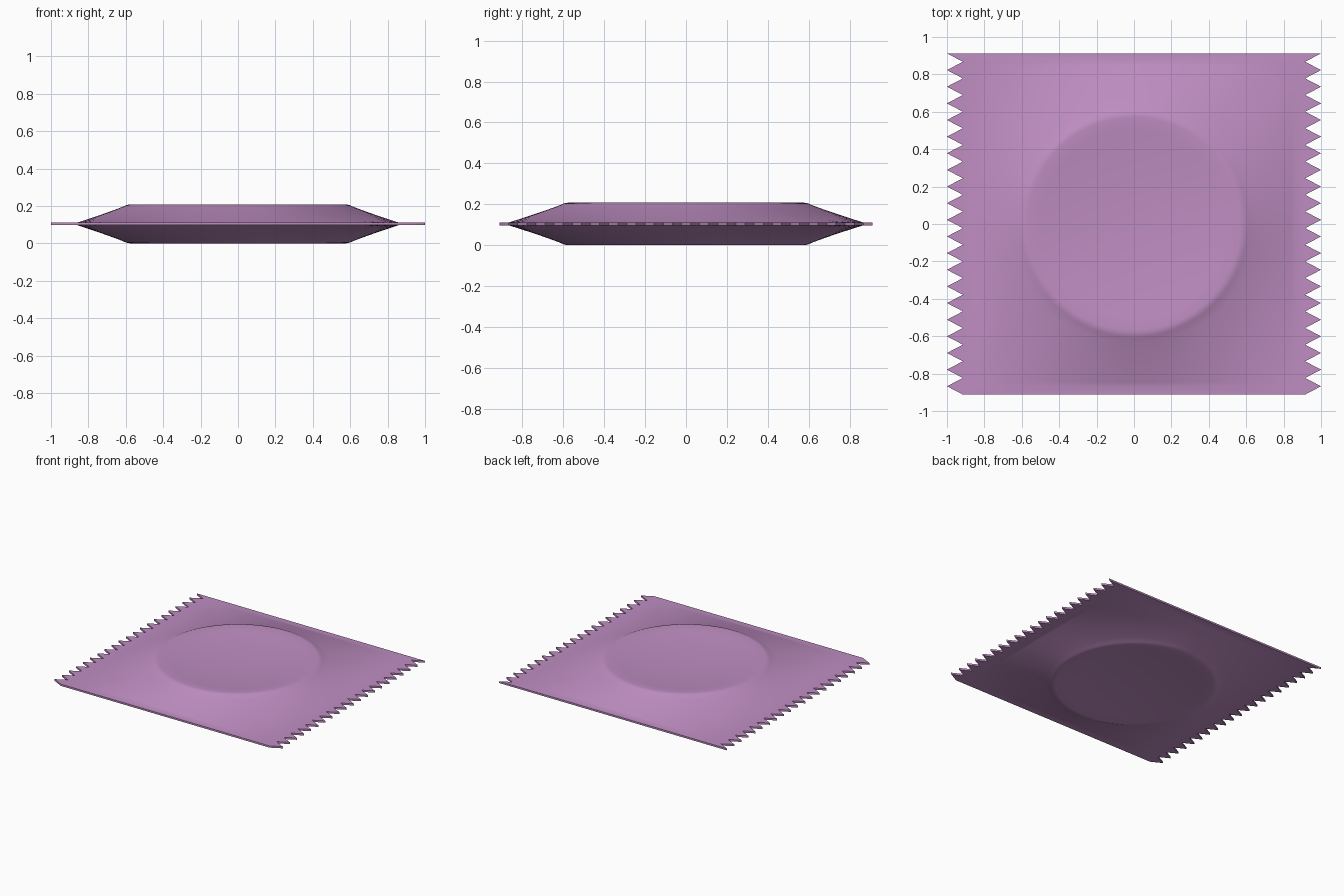
import bpy, bmesh, math

if "Cube" in bpy.data.objects:
    bpy.data.objects.remove(bpy.data.objects["Cube"])

MID = 0.104           # height of the seam plane
SEAL = 0.007          # half thickness of the flat seal
BULGE = 0.097         # rise of the round insert above the seal
DISH = 0.03           # sag of the film inside the ring-shaped insert
RX, RY = 0.86, 0.867  # half size of the pillow area
HALF_Y = 0.912
RIM = 0.615           # radius where the film leaves the insert
SIDE = 40             # points per pillow side
RISE = 14             # rings on the sloped film

# Zigzag outline, tips at x = 1, valleys at x = 0.915
steps = 41
right = [(0.915 if i % 2 == 0 else 1.0, -HALF_Y + 2 * HALF_Y * i / steps)
         for i in range(steps + 1)]
outline = right + [(-x, y) for x, y in reversed(right)]

# Rectangular edge of the pillow
rect = []
corners = [(-RX, -RY), (RX, -RY), (RX, RY), (-RX, RY)]
for k in range(4):
    (ax, ay), (bx, by) = corners[k], corners[(k + 1) % 4]
    for i in range(SIDE):
        t = i / SIDE
        rect.append((ax + (bx - ax) * t, ay + (by - ay) * t))
N = len(rect)

bm = bmesh.new()


def stretch(r, angle):
    """Height (1 at the rim, about 0 at the seal) of a film under tension."""
    wave = r ** 4 - RIM ** 8 / r ** 4
    return 1 - 2.36 * math.log(r / RIM) - 0.295 * math.cos(4 * angle) * wave


def ring_edges(verts):
    return [bm.edges.get((a, b)) or bm.edges.new((a, b))
            for a, b in zip(verts, verts[1:] + verts[:1])]


def bridge(a, b):
    n = len(a)
    for i in range(n):
        j = (i + 1) % n
        bm.faces.new((a[i], a[j], b[j], b[i]))


def film(sign):
    """One sheet of the packet; returns its outer loop."""
    def vert(x, y, h):
        return bm.verts.new((x, y, MID + sign * (SEAL + h)))

    rings = []
    # Dished disc over the insert with a slightly rounded rim
    disc = [(r, BULGE - DISH * (1 - (r / 0.57) ** 2)) for r in (0.1, 0.2, 0.3, 0.4, 0.5, 0.57)]
    for r, h in disc + [(0.585, BULGE * 0.99), (0.6, BULGE * 0.95)]:
        rings.append([vert(r * x / math.hypot(x, y), r * y / math.hypot(x, y), h)
                      for x, y in rect])
    # Stretched film falling to the seal
    for k in range(RISE + 1):
        t = k / RISE
        ring = []
        for x, y in rect:
            d, angle = math.hypot(x, y), math.atan2(y, x)
            r = RIM + (d - RIM) * t
            h = max(0, stretch(r, angle) - t * stretch(d, angle))
            ring.append(vert(r * x / d, r * y / d, BULGE * 0.88 * h))
        rings.append(ring)
    centre = vert(0, 0, BULGE - DISH)
    for i in range(N):
        bm.faces.new((centre, rings[0][i], rings[0][(i + 1) % N]))
    for a, b in zip(rings, rings[1:]):
        bridge(a, b)
    # Flat seal with zigzag ends
    outer = [vert(x, y, 0) for x, y in outline]
    bmesh.ops.triangle_fill(bm, use_beauty=True, use_dissolve=False,
                            edges=ring_edges(outer) + ring_edges(rings[-1]))
    return outer


top = film(1)
bottom = film(-1)
bridge(top, bottom)
bmesh.ops.recalc_face_normals(bm, faces=bm.faces[:])

mesh = bpy.data.meshes.new("sealed_packet")
bm.to_mesh(mesh)
bm.free()
packet = bpy.data.objects.new("sealed_packet", mesh)
bpy.context.collection.objects.link(packet)

mat = bpy.data.materials.new("purple_foil")
mat.diffuse_color = (0.52, 0.27, 0.54, 1)
mat.use_nodes = True
mat.node_tree.nodes["Principled BSDF"].inputs["Base Color"].default_value = mat.diffuse_color
mesh.materials.append(mat)

bpy.context.view_layer.objects.active = packet
packet.select_set(True)
bpy.ops.object.shade_smooth_by_angle(angle=math.radians(30))
